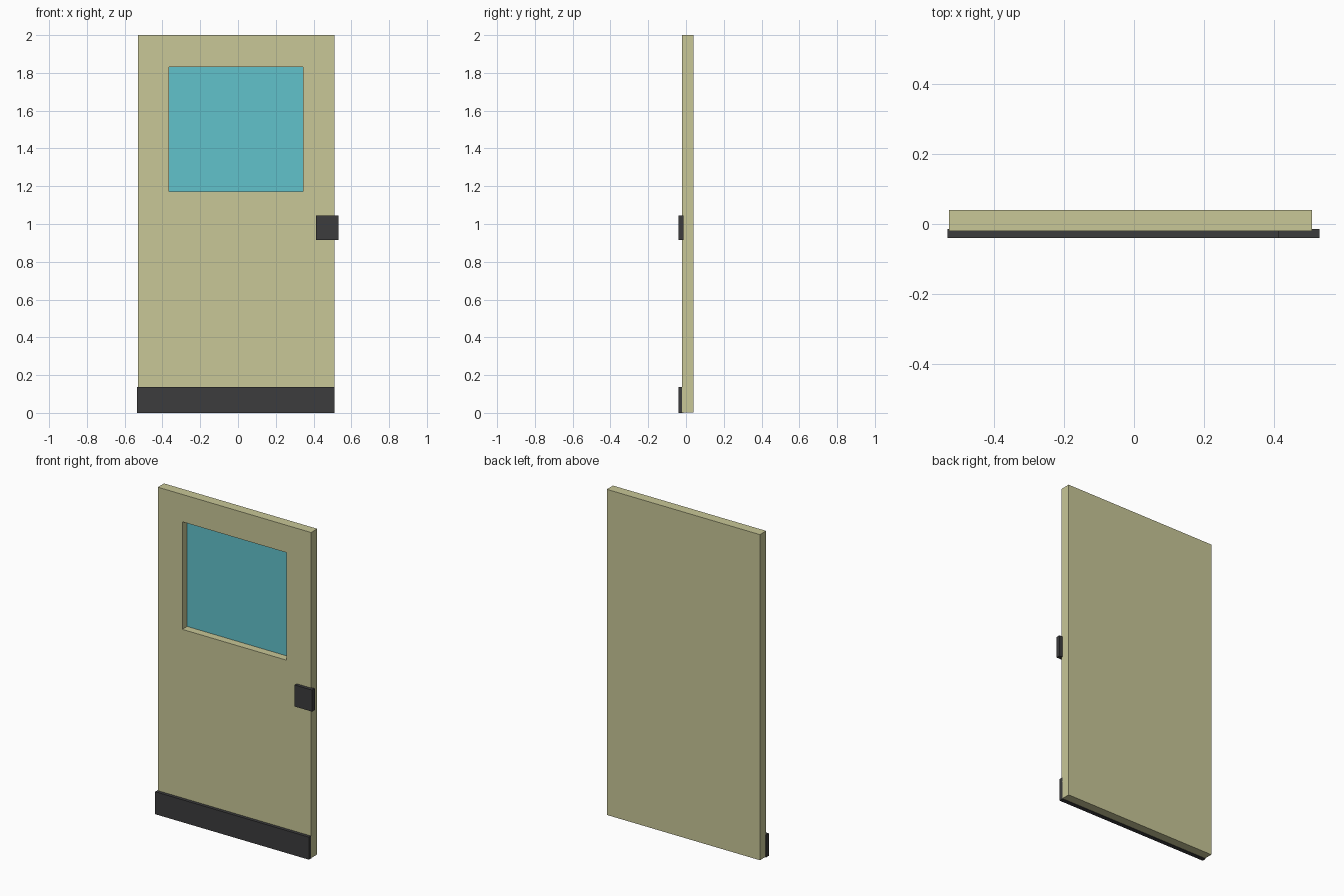
import bpy, bmesh

if "Cube" in bpy.data.objects:
    bpy.data.objects.remove(bpy.data.objects["Cube"])


def material(name, color):
    m = bpy.data.materials.new(name)
    m.diffuse_color = (*color, 1)
    m.use_nodes = True
    m.node_tree.nodes["Principled BSDF"].inputs["Base Color"].default_value = m.diffuse_color
    return m


def add_object(name, bm, mat):
    mesh = bpy.data.meshes.new(name)
    bmesh.ops.recalc_face_normals(bm, faces=bm.faces)
    bm.to_mesh(mesh)
    bm.free()
    mesh.materials.append(mat)
    obj = bpy.data.objects.new(name, mesh)
    bpy.context.collection.objects.link(obj)
    return obj


def box_bmesh(x, y, z):
    bm = bmesh.new()
    bmesh.ops.create_cube(bm, size=1)
    for v in bm.verts:
        v.co = [lo + (c + 0.5) * (hi - lo) for c, (lo, hi) in zip(v.co, (x, y, z))]
    return bm


cream = material("cream_paint", (0.58, 0.57, 0.31))
dark = material("dark_metal", (0.045, 0.045, 0.047))
blue = material("blue_glass", (0.12, 0.54, 0.60))

WIN_X, WIN_Z = (-0.364, 0.344), (1.172, 1.832)
GLASS_Y = 0.027

# Door panel: inset the front face to the window outline, then push it back
bm = box_bmesh((-0.53, 0.51), (-0.02, 0.04), (0.002, 2.0))
front = min(bm.faces, key=lambda f: f.calc_center_median().y)
mid = front.calc_center_median()
bmesh.ops.inset_region(bm, faces=[front], thickness=0.1)
for v in front.verts:
    v.co.x = WIN_X[v.co.x > mid.x]
    v.co.z = WIN_Z[v.co.z > mid.z]
recess = bmesh.ops.extrude_discrete_faces(bm, faces=[front])["faces"]
for v in recess[0].verts:
    v.co.y = GLASS_Y
bmesh.ops.delete(bm, geom=recess, context='FACES_ONLY')
add_object("door_panel", bm, cream)

# Window glass closing the recess
bm = bmesh.new()
bm.faces.new([bm.verts.new((x, GLASS_Y, z)) for x, z in (
    (WIN_X[0], WIN_Z[0]), (WIN_X[1], WIN_Z[0]),
    (WIN_X[1], WIN_Z[1]), (WIN_X[0], WIN_Z[1]))])
glass = add_object("window_glass", bm, blue)
if glass.data.polygons[0].normal.y > 0:
    glass.data.flip_normals()

# Kick plate along the bottom and lock plate overhanging the right edge
add_object("kick_plate", box_bmesh((-0.534, 0.51), (-0.04, -0.014), (0.0, 0.138)), dark)
add_object("lock_plate", box_bmesh((0.413, 0.531), (-0.04, -0.014), (0.914, 1.046)), dark)
